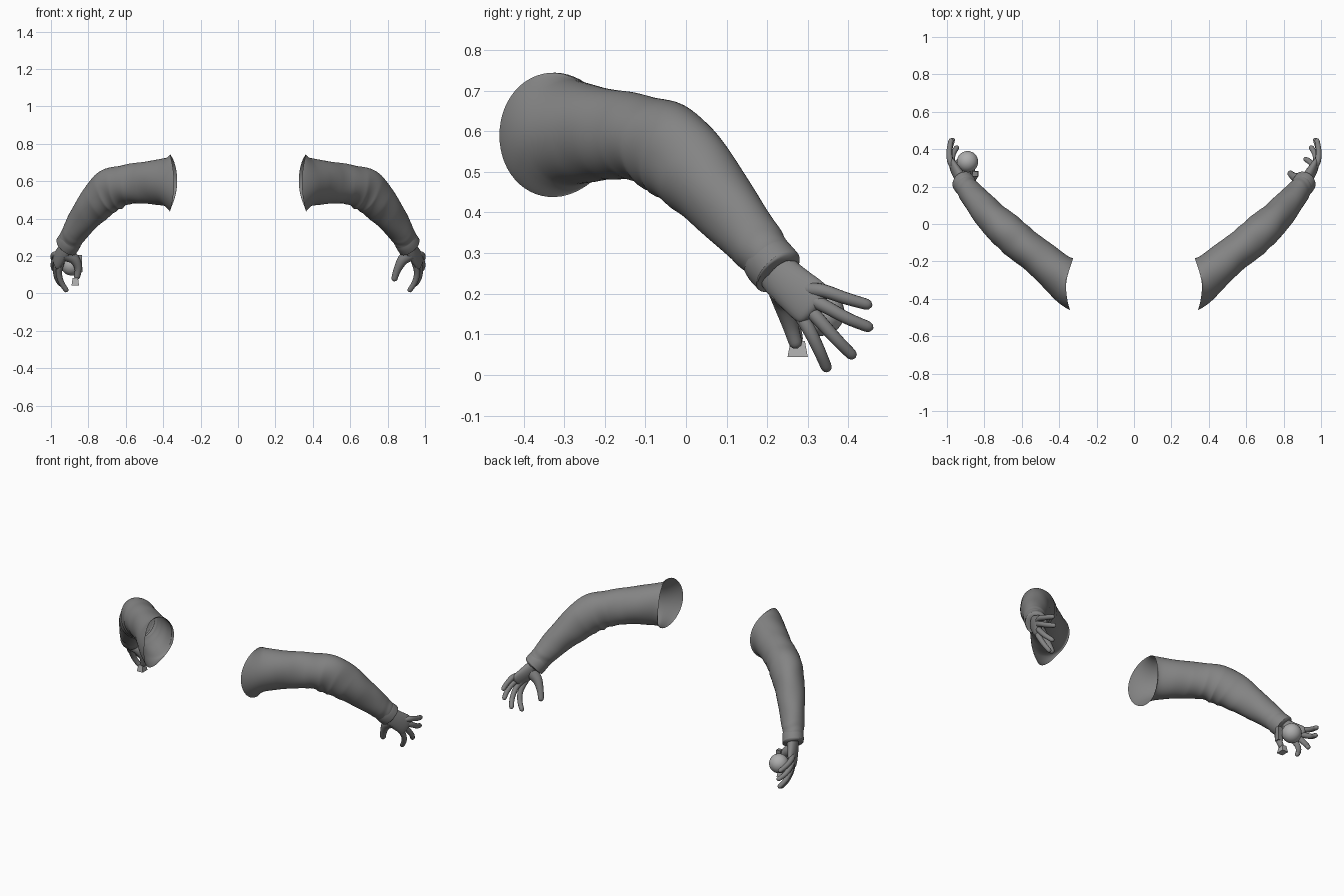
import bpy, bmesh, math
from mathutils import Vector

cube = bpy.data.objects.get("Cube")
if cube:
    bpy.data.objects.remove(cube, do_unlink=True)


def make_material(name, value):
    mat = bpy.data.materials.new(name)
    mat.use_nodes = True
    colour = (value, value, value, 1)
    mat.diffuse_color = colour
    bsdf = mat.node_tree.nodes["Principled BSDF"]
    bsdf.inputs["Base Color"].default_value = colour
    bsdf.inputs["Roughness"].default_value = 0.7
    return mat


grey = make_material("mid grey", 0.23)
light = make_material("light grey", 0.42)


def finish(name, bm, mat, angle=50):
    mesh = bpy.data.meshes.new(name)
    bm.to_mesh(mesh)
    bm.free()
    ob = bpy.data.objects.new(name, mesh)
    bpy.context.collection.objects.link(ob)
    mesh.materials.append(mat)
    bpy.ops.object.select_all(action='DESELECT')
    ob.select_set(True)
    bpy.context.view_layer.objects.active = ob
    bpy.ops.object.shade_smooth_by_angle(angle=math.radians(angle))


def spline(points, u):
    """Smooth interpolation through tuples, u from 0 to 1."""
    last = len(points) - 1
    s = min(u, 1) * last
    i = min(int(s), last - 1)
    t = s - i
    p0, p1, p2, p3 = (points[max(0, min(last, k))] for k in range(i - 1, i + 3))
    return [0.5 * (2 * b + (c - a) * t + (2 * a - 5 * b + 4 * c - d) * t * t
                   + (3 * b - a - 3 * c + d) * t ** 3)
            for a, b, c, d in zip(p0, p1, p2, p3)]


def tube(name, points, side, rings, segs, up=(0, 0, 1), shape=None,
         start=None, rim=0, round_end=0, cap=True):
    """Loft ellipses (x, y, z, radius along up, radius across) along a path."""
    bm = bmesh.new()
    up = Vector(up)
    loops = []
    for r in range(rings + 1):
        u = r / rings
        x, y, z, ra, rb = spline(points, u)
        here = Vector((x, y, z))
        before = Vector(spline(points, max(0, u - 0.01))[:3])
        after = Vector(spline(points, min(1, u + 0.01))[:3])
        tangent = (after - before).normalized()
        if start and u < 0.16:
            tangent = Vector(start).lerp(tangent, u / 0.16).normalized()
        across = tangent.cross(up).normalized()
        above = across.cross(tangent)
        if round_end and u > 1 - round_end:
            k = math.sqrt(max(0.04, 1 - ((u - 1 + round_end) / round_end) ** 2))
            ra, rb = ra * k, rb * k
        loop = []
        for s in range(segs):
            a = math.tau * s / segs
            k = shape(u, a) if shape else 1
            v = here + (above * math.cos(a) * ra + across * math.sin(a) * rb) * k
            v.x += rim * math.cos(a) ** 2 * max(0, 1 - u / 0.1)
            loop.append(bm.verts.new((v.x * side, v.y, v.z)))
        loops.append(loop)
    for l0, l1 in zip(loops, loops[1:]):
        for s in range(segs):
            n = (s + 1) % segs
            face = [l0[s], l0[n], l1[n], l1[s]]
            bm.faces.new(face if side < 0 else face[::-1])
    if cap:
        bm.faces.new(loops[0])
        bm.faces.new(loops[-1])
        bmesh.ops.recalc_face_normals(bm, faces=bm.faces)
    finish(name, bm, grey)


def folds(u, a):
    """Cloth wrinkles: strongest on the inside of the elbow and at the hem."""
    elbow = math.exp(-((u - 0.48) / 0.17) ** 2)
    under = 0.5 - 0.5 * math.cos(a)
    crease = 1 - 2 * abs(math.sin(34 * u + 1.4 * math.sin(a)))
    k = 1 + 0.03 * elbow * under * crease
    k += 0.012 * math.sin(24 * u + 3 * a) + 0.008 * math.sin(41 * u - 2 * a + 1)
    hem = math.exp(-((u - 0.93) / 0.05) ** 2)
    return k + 0.02 * hem * math.sin(95 * u + 1.5 * math.sin(2 * a))


def block(name, centre, size, taper, mat):
    """Box whose top is narrowed."""
    bm = bmesh.new()
    bmesh.ops.create_cube(bm, size=1)
    for v in bm.verts:
        k = taper if v.co.z > 0 else 1
        v.co = (v.co.x * size[0] * k, v.co.y * size[1] * k, v.co.z * size[2])
    bmesh.ops.translate(bm, verts=bm.verts, vec=centre)
    finish(name, bm, mat, 25)


sleeve_path = [
    (.342, -.322, .591, .152, .140), (.395, -.274, .596, .127, .112),
    (.50, -.187, .592, .112, .098), (.60, -.108, .581, .106, .097),
    (.68, -.040, .554, .116, .097), (.75, .026, .492, .106, .088),
    (.82, .103, .406, .086, .076), (.875, .170, .325, .071, .065),
    (.91, .219, .264, .060, .055)]

cuff_path = [(.892, .194, .292, .064, .060), (.901, .206, .278, .067, .062),
             (.912, .222, .260, .067, .062), (.917, .228, .253, .065, .059),
             (.919, .230, .250, .046, .032)]

palm_path = [(.898, .206, .277, .048, .033), (.921, .236, .240, .053, .031),
             (.944, .271, .208, .056, .028), (.963, .302, .182, .058, .023),
             (.975, .325, .160, .052, .017)]

finger_paths = {
    "index_finger": [(.945, .270, .165), (.957, .302, .113),
                     (.945, .328, .060), (.912, .350, .009)],
    "middle_finger": [(.955, .293, .175), (.972, .328, .135),
                      (.968, .373, .085), (.943, .416, .042)],
    "ring_finger": [(.962, .300, .190), (.983, .344, .168),
                    (.985, .400, .138), (.966, .460, .114)],
    "little_finger": [(.960, .295, .210), (.983, .338, .207),
                      (.987, .395, .188), (.976, .458, .170)]}

thumb_paths = {
    "left": [(.920, .240, .212), (.880, .243, .178),
             (.850, .257, .122), (.833, .274, .066)],
    "right": [(.920, .240, .212), (.876, .246, .184),
              (.854, .260, .135), (.864, .275, .075)]}

for side, label in ((1, "left"), (-1, "right")):
    # Open sleeve with a flared shoulder end and a turned cuff
    tube(label + "_sleeve", sleeve_path, side, 110, 56, shape=folds,
         start=(1, 0, 0), rim=.022, cap=False)
    tube(label + "_cuff", cuff_path, side, 28, 40, cap=False)

    # Hand
    tube(label + "_palm", palm_path, side, 24, 28, up=(.1, .6, .8), round_end=.15)
    for name, path in {**finger_paths, "thumb": thumb_paths[label]}.items():
        if name == "thumb":
            radii = (.040, .029, .020, .016)
        else:
            radii = (.018, .0165, .015, .0135)
        points = [(*p, r, r) for p, r in zip(path, radii)]
        tube(f"{label}_{name}", points, side, 24, 14, up=(1, .3, .2), round_end=.12)

# Ball resting in the right palm
bm = bmesh.new()
bmesh.ops.create_uvsphere(bm, u_segments=32, v_segments=20, radius=.057)
bmesh.ops.translate(bm, verts=bm.verts, vec=(-.890, .333, .153))
finish("ball", bm, light)

# Angular pieces beside the right thumb
block("thumb_block", (-.870, .275, .064), (.040, .050, .040), .7, light)
block("thumb_guard", (-.849, .268, .160), (.034, .030, .090), .85, grey)
